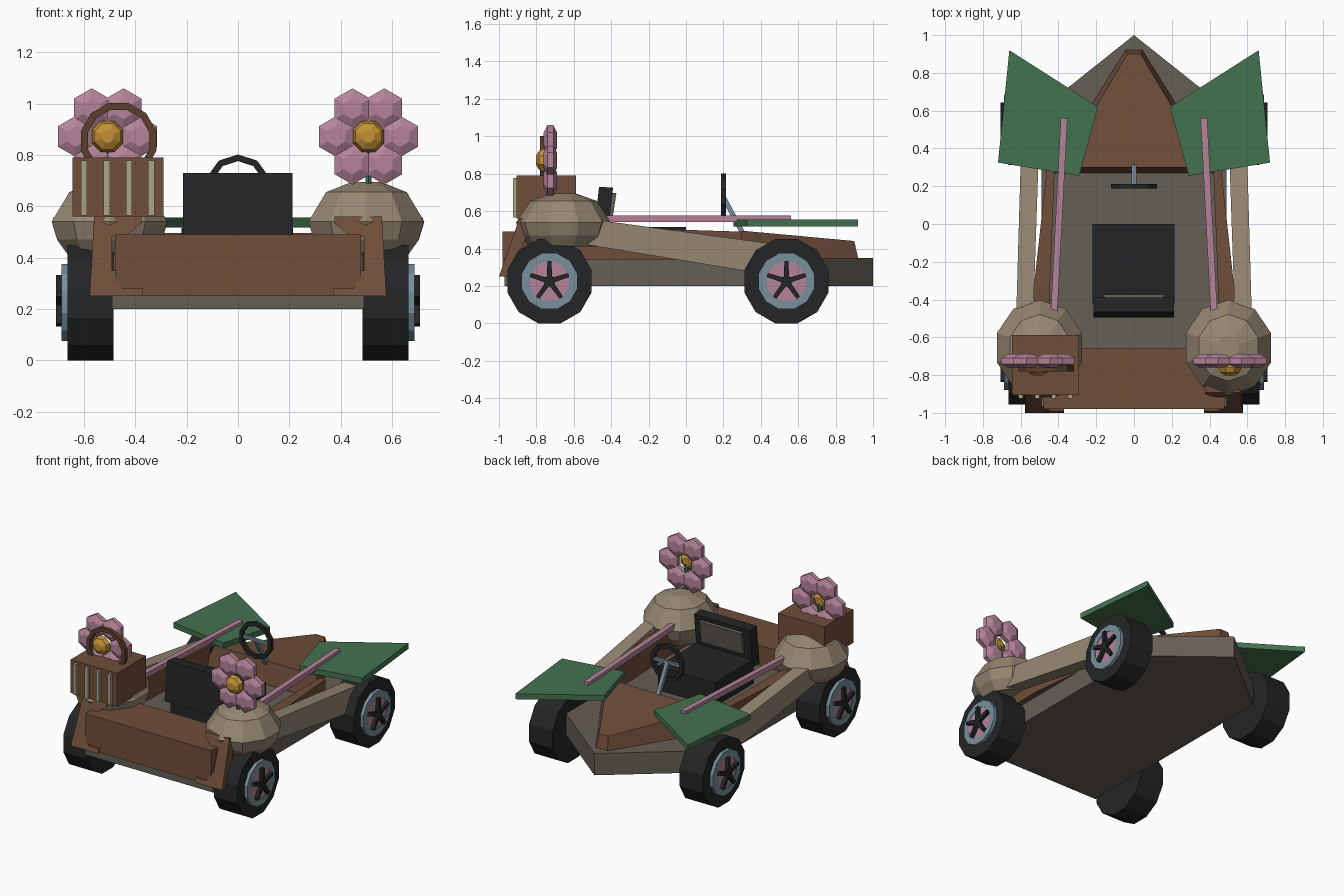
import bpy, bmesh, math
from mathutils import Vector

if "Cube" in bpy.data.objects:
    bpy.data.objects.remove(bpy.data.objects["Cube"])


def material(name, rgb):
    m = bpy.data.materials.new(name)
    lin = [((c / 255 + 0.055) / 1.055) ** 2.4 for c in rgb]
    m.diffuse_color = (*lin, 1)
    m.use_nodes = True
    m.node_tree.nodes["Principled BSDF"].inputs["Base Color"].default_value = m.diffuse_color
    return m


BROWN = material("brown wood", (112, 78, 58))
DARK = material("dark brown handle", (92, 63, 45))
GREY = material("grey floor", (101, 94, 85))
TAN = material("tan stone", (150, 135, 114))
BLACK = material("black rubber", (36, 37, 38))
BLUE = material("blue grey metal", (120, 143, 155))
PINK = material("pink petal", (182, 132, 154))
GREEN = material("leaf green", (68, 114, 80))
GOLD = material("gold", (196, 145, 54))
SLAT = material("pale slat", (172, 166, 136))


def loft(name, rings, mat, closed=False):
    """Skin equal-sized vertex rings, capping the ends unless closed."""
    bm = bmesh.new()
    vs = [[bm.verts.new(p) for p in r] for r in rings]
    n, k = len(rings[0]), len(rings)
    for i in range(k if closed else k - 1):
        a, b = vs[i], vs[(i + 1) % k]
        for j in range(n):
            bm.faces.new((a[j], a[(j + 1) % n], b[(j + 1) % n], b[j]))
    if not closed:
        bm.faces.new(vs[0])
        bm.faces.new(vs[-1])
    bmesh.ops.recalc_face_normals(bm, faces=bm.faces)
    me = bpy.data.meshes.new(name)
    bm.to_mesh(me)
    bm.free()
    me.materials.append(mat)
    ob = bpy.data.objects.new(name, me)
    bpy.context.collection.objects.link(ob)
    return ob


def rect(x0, x1, y, z0, z1):
    return [(x0, y, z0), (x1, y, z0), (x1, y, z1), (x0, y, z1)]


def box(name, x0, x1, y0, y1, z0, z1, mat):
    return loft(name, [rect(x0, x1, y0, z0, z1), rect(x0, x1, y1, z0, z1)], mat)


def plate(name, pts, z0, z1, mat):
    return loft(name, [[(x, y, z) for x, y in pts] for z in (z0, z1)], mat)


def circle(axis, c, r, n, off=0.0):
    """Ring of n points around axis 'x', 'y' or 'z' through c."""
    out = []
    for i in range(n):
        a = off + math.tau * i / n
        u, v = r * math.cos(a), r * math.sin(a)
        d = {"x": (0, u, v), "y": (u, 0, v), "z": (u, v, 0)}[axis]
        out.append(tuple(Vector(c) + Vector(d)))
    return out


def rod(name, a, b, r, mat, n=4):
    a, b = Vector(a), Vector(b)
    d = (b - a).normalized()
    u = d.cross(Vector((0, 0, 1)) if abs(d.z) < 0.9 else Vector((0, 1, 0))).normalized()
    v = d.cross(u)
    ang = [math.tau * (i + 0.5) / n for i in range(n)]
    return loft(name, [[p + r * (math.cos(t) * u + math.sin(t) * v) for t in ang]
                       for p in (a, b)], mat)


# chassis with pointed nose
plate("chassis", [(0, 1), (-0.49, 0.61), (-0.49, -0.97), (0.49, -0.97), (0.49, 0.61)],
      0.2, 0.35, GREY)

# wedge hood
loft("hood", [[(-0.045, 0.92, 0.35), (0.045, 0.92, 0.35), (0.45, 0.27, 0.35), (-0.45, 0.27, 0.35)],
              [(-0.035, 0.9, 0.44), (0.035, 0.9, 0.44), (0.39, 0.3, 0.495), (-0.39, 0.3, 0.495)]], BROWN)

# rear deck and panel
box("rear_deck", -0.48, 0.48, -0.98, -0.66, 0.25, 0.49, BROWN)

for s in (-1, 1):
    # cockpit side walls
    loft("side_wall", [rect(s * 0.42, s * 0.46, 0.3, 0.34, 0.49),
                       rect(s * 0.445, s * 0.53, -0.33, 0.34, 0.51),
                       rect(s * 0.445, s * 0.53, -0.7, 0.34, 0.49)], BROWN)

    # slanted C-shaped rear corner brackets
    prof = [(0.37, 0.25), (0.578, 0.25), (0.56, 0.56), (0.375, 0.56),
            (0.375, 0.535), (0.43, 0.49), (0.49, 0.48), (0.49, 0.35), (0.45, 0.28), (0.37, 0.28)]
    loft("corner_bracket", [[(s * x, -1 + t + (z - 0.25) * 0.35, z) for x, z in prof]
                            for t in (0, 0.07)], BROWN)

    # stone mounds over the rear wheels
    mound = [(0.41, 0.17), (0.47, 0.215), (0.54, 0.237), (0.655, 0.165), (0.695, 0.06)]
    ob = loft("rear_mound", [[(x, -0.655 + (y + 0.655) * 1.07, z) for x, y, z in
                              circle("z", (s * 0.5, -0.655, z), r, 10, 0.31)]
                             for z, r in mound], TAN)

    # tapered struts to the front wheels
    loft("strut", [rect(s * 0.535, s * 0.625, -0.53, 0.42, 0.56),
                   rect(s * 0.50, s * 0.595, 0.5, 0.25, 0.42)], TAN)

    # leaf-shaped front wings and pink rods
    plate("leaf_wing", [(s * x, y) for x, y in
                        ((0.66, 0.92), (0.19, 0.62), (0.29, 0.255), (0.72, 0.325))],
          0.518, 0.556, GREEN)
    rod("wing_rod", (s * 0.37, 0.56, 0.56), (s * 0.425, -0.5, 0.56), 0.025, PINK)

    # wheels
    for y in (-0.73, 0.537):
        z = 0.225

        def ring(x, r, n=12):
            return circle("x", (s * x, y, z), r, n, math.pi / n)

        loft("tire", [ring(0.485, 0.233), ring(0.665, 0.233)], BLACK)
        loft("rim", [ring(0.66, 0.155), ring(0.688, 0.155), ring(0.688, 0.108), ring(0.66, 0.108)],
             BLUE, closed=True)
        loft("hub_disc", [ring(0.65, 0.11), ring(0.685, 0.11)], PINK)
        loft("hub_cap", [ring(0.68, 0.03, 10), ring(0.706, 0.025, 10)], BLACK)
        for i in range(5):
            a = math.pi / 2 + math.tau * i / 5
            d, p = Vector((0, math.cos(a), math.sin(a))), Vector((0, -math.sin(a), math.cos(a)))
            c = Vector((0, y, z))
            loft("spoke", [[c + d * r + p * w + Vector((s * x, 0, 0)) for r, w in
                            ((0.01, -0.014), (0.108, -0.011), (0.108, 0.011), (0.01, 0.014))]
                           for x in (0.68, 0.708)], BLACK)

    # flowers
    fx, fy, fz = s * 0.508, -0.725, 0.872
    for i in range(6):
        a = math.tau * i / 6
        c = Vector((fx + 0.124 * math.cos(a), fy, fz + 0.124 * math.sin(a)))
        loft("petal", [circle("y", c + Vector((0, t, 0)), r, 6, math.pi / 6)
                       for t, r in ((-0.036, 0.04), (-0.016, 0.08), (0.016, 0.08), (0.036, 0.04))], PINK)
    loft("flower_center", [circle("y", (fx, -0.765 + 0.04 * t, fz), r, 8, math.pi / 8)
                           for t, r in ((-0.95, 0.025), (-0.5, 0.055), (0.2, 0.066), (0.95, 0.03))], GOLD)
    rod("flower_stem", (fx, -0.72, 0.66), (fx, -0.735, 0.86), 0.014, GREEN, 6)

# seat
box("seat_base", -0.22, 0.215, -0.42, 0.0, 0.35, 0.515, BLACK)
loft("seat_back", [[(x, y, z) for x in (-0.215, 0.212) for y, z in pts] for pts in
                   (((-0.495, 0.46), (-0.465, 0.73)), ((-0.42, 0.46), (-0.39, 0.725)))]
     and [[(-0.215, -0.495, 0.46), (0.212, -0.495, 0.46), (0.212, -0.42, 0.46), (-0.215, -0.42, 0.46)],
          [(-0.215, -0.465, 0.73), (0.212, -0.465, 0.73), (0.212, -0.39, 0.725), (-0.215, -0.39, 0.725)]],
     BLACK)
loft("seat_pad", [[(-0.16, -0.43, 0.545), (0.16, -0.43, 0.545), (0.16, -0.395, 0.545), (-0.16, -0.395, 0.545)],
                  [(-0.16, -0.41, 0.7), (0.16, -0.41, 0.7), (0.16, -0.372, 0.695), (-0.16, -0.372, 0.695)]], GREY)


# steering wheel and column
def hoop(name, c, r, w, t, n, mat):
    rings = [circle("y", (c[0], c[1] + dy, c[2]), r + dr, n, math.pi / n)
             for dr, dy in ((0, -t), (0, t), (-w, t), (-w, -t))]
    return loft(name, rings, mat, closed=True)


hoop("steering_wheel", (0, 0.2, 0.675), 0.127, 0.026, 0.013, 10, BLACK)
rod("steering_column", (0, 0.2, 0.675), (0, 0.31, 0.47), 0.018, BLUE)
rod("steering_bar", (-0.105, 0.2, 0.675), (0.105, 0.2, 0.675), 0.013, BLUE)

# basket with slats and handle
box("basket", -0.645, -0.29, -0.905, -0.588, 0.56, 0.79, BROWN)
for x in (-0.6, -0.511, -0.425, -0.338):
    box("basket_slat", x - 0.012, x + 0.012, -0.925, -0.9, 0.565, 0.778, SLAT)
hoop("basket_handle", (-0.465, -0.765, 0.855), 0.152, 0.028, 0.015, 12, DARK)
